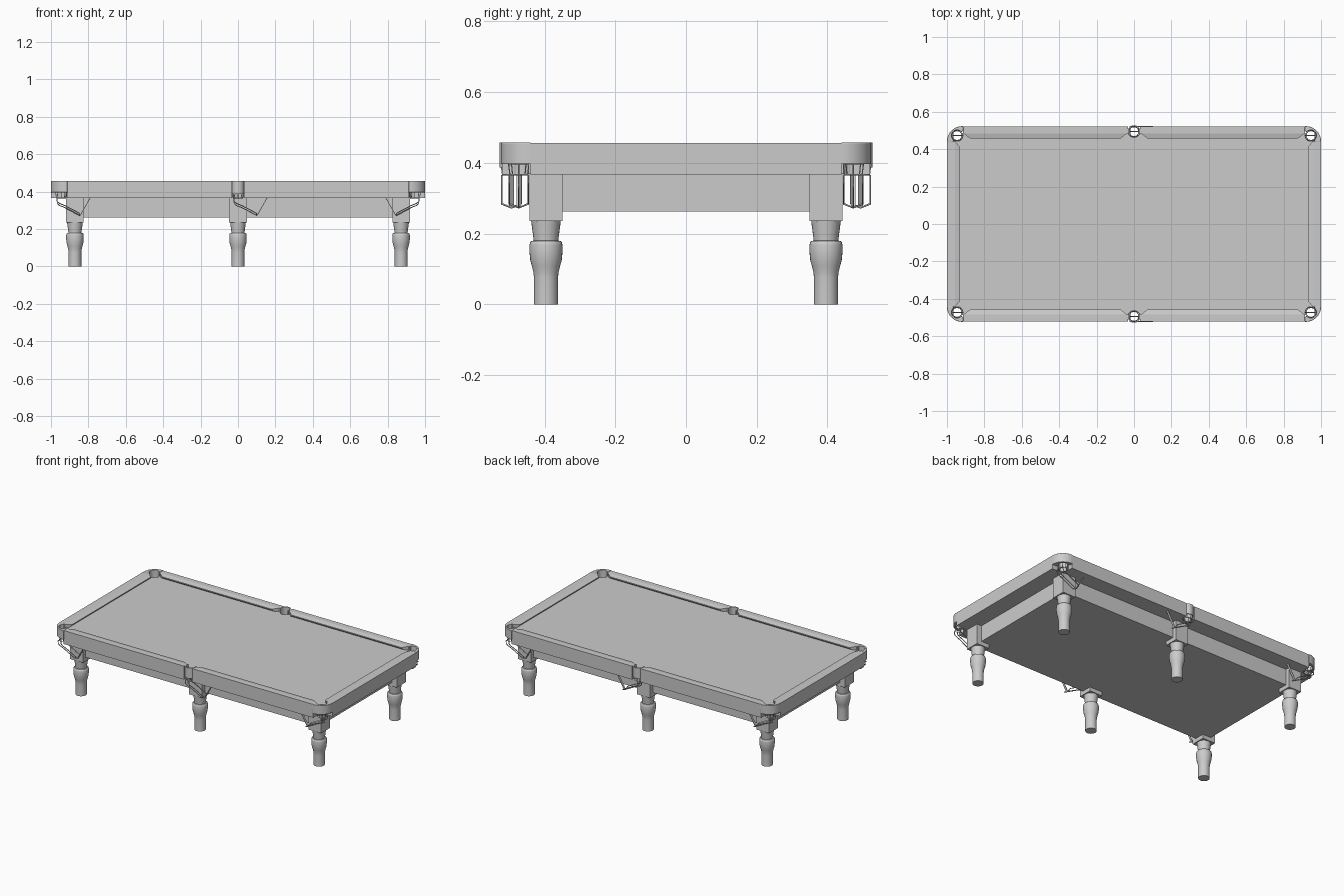
import bpy, bmesh
from math import sin, cos, pi, radians
from mathutils import Vector

if "Cube" in bpy.data.objects:
    bpy.data.objects.remove(bpy.data.objects["Cube"])


def finish(bm, name, smooth=False, bevel=0):
    bmesh.ops.recalc_face_normals(bm, faces=bm.faces)
    me = bpy.data.meshes.new(name)
    bm.to_mesh(me)
    bm.free()
    ob = bpy.data.objects.new(name, me)
    bpy.context.collection.objects.link(ob)
    if bevel:
        m = ob.modifiers.new("bevel", 'BEVEL')
        m.width, m.segments, m.limit_method = bevel, 2, 'ANGLE'
        m.angle_limit = radians(50)
    if smooth:
        bpy.ops.object.select_all(action='DESELECT')
        ob.select_set(True)
        bpy.context.view_layer.objects.active = ob
        bpy.ops.object.shade_smooth_by_angle(angle=radians(35))
    return ob


def loft(name, rings, **kw):
    """Closed skin over rings of equal point count, with end caps."""
    bm = bmesh.new()
    vs = [[bm.verts.new(p) for p in r] for r in rings]
    n = len(rings[0])
    for a, b in zip(vs, vs[1:]):
        for i in range(n):
            j = (i + 1) % n
            bm.faces.new((a[i], a[j], b[j], b[i]))
    bm.faces.new(vs[0])
    bm.faces.new(vs[-1])
    return finish(bm, name, **kw)


def prism(name, pts, z0, z1, **kw):
    return loft(name, [[(x, y, z) for x, y in pts] for z in (z0, z1)], **kw)


def box(name, x0, x1, y0, y1, z0, z1, **kw):
    return prism(name, [(x0, y0), (x1, y0), (x1, y1), (x0, y1)], z0, z1, **kw)


def arc(cx, cy, r, a0, a1, n=16):
    return [(cx + r * cos(radians(a0 + (a1 - a0) * i / n)),
             cy + r * sin(radians(a0 + (a1 - a0) * i / n))) for i in range(n + 1)]


def wire(name, paths, r=0.0028):
    """Round wires; each path is (points, cyclic)."""
    cu = bpy.data.curves.new(name, 'CURVE')
    cu.dimensions, cu.bevel_depth, cu.bevel_resolution = '3D', r, 2
    cu.use_fill_caps = True
    for pts, cyc in paths:
        sp = cu.splines.new('POLY')
        sp.points.add(len(pts) - 1)
        for p, c in zip(sp.points, pts):
            p.co = (*c, 1)
        sp.use_cyclic_u = cyc
    bpy.context.collection.objects.link(bpy.data.objects.new(name, cu))


TOP, LOW, BED = 0.456, 0.367, 0.432
CX, CY, MY, PR = 0.946, 0.473, 0.494, 0.029
pockets = [(sx * CX, sy * CY, -sx) for sx in (-1, 1) for sy in (-1, 1)]
pockets += [(0, sy * MY, 1) for sy in (-1, 1)]

# playing bed with six pocket holes
bed = box("playing_bed", -0.96, 0.96, -0.486, 0.486, LOW + 0.001, BED)
for px, py, _ in pockets:
    cut = prism("pocket_cutter", arc(px, py, PR + 0.002, 0, 345, 23), 0.3, 0.5)
    cut.hide_render = True
    cut.hide_set(True)
    m = bed.modifiers.new("pocket", 'BOOLEAN')
    m.operation, m.object, m.solver = 'DIFFERENCE', cut, 'EXACT'

# apron below the bed
box("apron", -0.885, 0.885, -0.415, 0.415, 0.262, LOW + 0.002)

# legs: square block on a turned foot
profile = [(0.034, 0), (0.034, 0.075), (0.0355, 0.09), (0.040, 0.108), (0.0445, 0.125),
           (0.0465, 0.145), (0.0465, 0.168), (0.045, 0.175), (0.041, 0.179), (0.035, 0.18),
           (0.0365, 0.195), (0.040, 0.22), (0.042, 0.237)]
for x in (-0.872, 0, 0.872):
    for y in (-0.396, 0.396):
        box("leg_block", x - 0.047, x + 0.047, y - 0.047, y + 0.047, 0.236, LOW + 0.002)
        loft("turned_leg", [[(x + r * cos(2 * pi * i / 28), y + r * sin(2 * pi * i / 28), z)
                             for i in range(28)] for r, z in profile], smooth=True)

# cushion section: (distance inward from the rail, height, is nose)
section = [(-0.004, TOP, 0), (0, TOP, 0), (0.028, 0.449, 1), (0.028, 0.443, 1),
           (0.014, BED - 0.001, 0.5), (-0.004, BED - 0.001, 0)]


def cushion(name, a0, a1, c, place):
    rings = [[place(a + s * c * k, o, z) for o, z, k in section]
             for a, s in ((a0, 1), (a1, -1))]
    loft(name, rings)


# long rails (four) and short rails (two) with their cushions
for s in (-1, 1):
    for t in (-1, 1):
        xs = sorted((t * 0.031, t * 0.915))
        ys = sorted((s * 0.485, s * 0.52))
        box("long_rail", *xs, *ys, LOW, TOP)
        cushion("long_cushion", 0.036, 0.912, 0.036,
                lambda a, o, z: (t * a, s * (0.485 - o), z))
    xs = sorted((s * 0.957, s * 1.0))
    box("short_rail", *xs, -0.44, 0.44, LOW, TOP)
    cushion("short_cushion", -0.442, 0.442, 0.03, lambda a, o, z: (s * (0.957 - o), a, z))

# rounded corner caps hugging the pockets
plan = arc(0.918, 0.441, 0.082, 0, 90, 14)
plan += [(0.912, 0.523), (0.912, 0.498)] + arc(CX, CY, PR, 140, -50, 18) + [(0.966, 0.438), (1, 0.438)]
for sx in (-1, 1):
    for sy in (-1, 1):
        prism("corner_cap", [(sx * x, sy * y) for x, y in plan], 0.396, TOP + 0.001,
              smooth=True, bevel=0.002)

# middle pocket collars
plan = arc(0, MY, 0.034, -25, 205, 24) + arc(0, MY, PR - 0.001, 205, -25, 24)
for sy in (-1, 1):
    prism("middle_cap", [(x, sy * y) for x, y in plan], 0.387, TOP + 0.001, smooth=True)

# pocket baskets, sloping ball rails and hanging straps
for px, py, d in pockets:
    def ring(r, z, n=20):
        return [(px + r * cos(2 * pi * i / n), py + r * sin(2 * pi * i / n), z) for i in range(n)]
    paths = [(ring(0.029, 0.397), True), (ring(0.025, 0.366), True)]
    paths += [([a, b], False) for a, b in zip(ring(0.029, 0.397, 8), ring(0.025, 0.366, 8))]
    wire("pocket_basket", paths, 0.0016)

    slope = [(-0.022, 0.366), (-0.020, 0.347), (-0.008, 0.337), (0.02, 0.326), (0.1, 0.284)]
    paths = []
    for dy, drop in ((-0.027, 0), (0, 0.011), (0.027, 0)):
        paths.append(([(px + d * x, py + dy, z - drop * (i > 0))
                       for i, (x, z) in enumerate(slope)], False))
    for x, z in (slope[0], slope[-1]):
        paths.append(([(px + d * x, py - 0.027, z), (px + d * x, py, z - 0.011 * (x > 0)),
                       (px + d * x, py + 0.027, z)], False))
    wire("ball_rail", paths, 0.0025)

    rings = []
    for x, z in ((0.102, 0.272), (0.157, LOW + 0.002)):
        rings.append([(px + d * (x + e), py + w, z) for e, w in
                      ((-0.002, -0.007), (0.002, -0.007), (0.002, 0.007), (-0.002, 0.007))])
    loft("rail_strap", rings)
